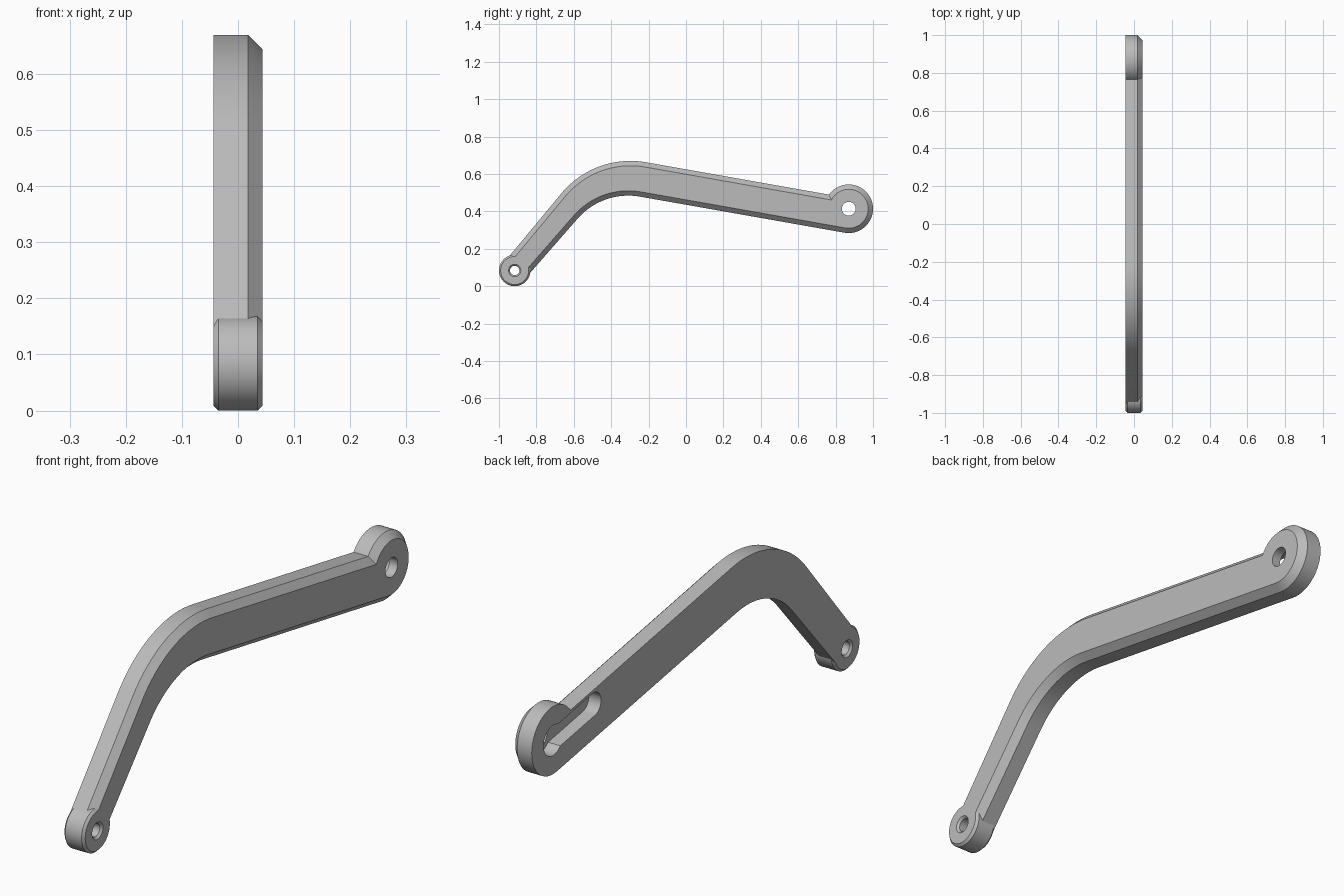
import bpy, bmesh, math
from mathutils import Vector

if "Cube" in bpy.data.objects:
    bpy.data.objects.remove(bpy.data.objects["Cube"])

HALF = 0.044            # half thickness of the lever
BEVEL = 0.026           # wide chamfer on the +x side
BIG, SMALL = Vector((0.87, 0.414)), Vector((-0.916, 0.084))

grey = bpy.data.materials.new("plain grey")
grey.use_nodes = True
COLOUR = (0.5, 0.5, 0.5, 1)
grey.diffuse_color = COLOUR
grey.node_tree.nodes["Principled BSDF"].inputs["Base Color"].default_value = COLOUR


def loft(name, rings):
    """Solid through outlines in (y, z), each placed at its own x."""
    bm = bmesh.new()
    loops = [[bm.verts.new((x, p[0], p[1])) for p in pts] for x, pts in rings]
    for a, b in zip(loops, loops[1:]):
        for i in range(len(a)):
            j = (i + 1) % len(a)
            bm.faces.new((a[i], a[j], b[j], b[i]))
    bm.faces.new(loops[0])
    bm.faces.new(loops[-1])
    bmesh.ops.recalc_face_normals(bm, faces=bm.faces)
    mesh = bpy.data.meshes.new(name)
    bm.to_mesh(mesh)
    bm.free()
    mesh.materials.append(grey)
    obj = bpy.data.objects.new(name, mesh)
    bpy.context.collection.objects.link(obj)
    return obj


def circle(c, r, n=72):
    return [c + r * Vector((math.cos(math.tau * i / n), math.sin(math.tau * i / n)))
            for i in range(n)]


def turned(name, c, profile):
    return loft(name, [(x, circle(c, r)) for x, r in profile])


def bent_edge(start, corner, end, radius, shift, n=28):
    """Two straight runs joined by a fillet, moved along their normals."""
    start, corner, end = Vector(start), Vector(corner), Vector(end)
    d1, d2 = (corner - start).normalized(), (end - corner).normalized()
    n1, n2 = Vector((d1.y, -d1.x)), Vector((d2.y, -d2.x))
    half = d1.angle(d2) / 2
    bis = (n1 + n2).normalized()
    centre = corner + bis * radius / math.cos(half)
    a0, a1 = (math.atan2(-v.y, -v.x) for v in (n1, n2))
    arc = [a0 + (a1 - a0) * i / n for i in range(n + 1)]
    r = radius - shift
    bend = [centre + r * Vector((math.cos(a), math.sin(a))) for a in arc]
    return [start + n1 * shift] + bend + [end + n2 * shift]


def bar_outline(inset):
    upper = bent_edge((-0.970, 0.130), (-0.488, 0.711), (0.87, 0.471), 0.48, inset)
    lower = bent_edge((-0.862, 0.038), (-0.446, 0.514), (0.847, 0.286), 0.36, -inset)
    return upper + lower[::-1]


def combine(target, other, operation):
    mod = target.modifiers.new(operation.lower(), "BOOLEAN")
    mod.operation, mod.solver, mod.object = operation, "EXACT", other
    other.hide_render = True
    bpy.context.view_layer.objects.active = target
    bpy.ops.object.modifier_apply(modifier=mod.name)
    bpy.data.objects.remove(other)


# Bent bar, chamfered on one side
lever = loft("bent_lever", [(-HALF, bar_outline(0)), (HALF - BEVEL, bar_outline(0)),
                            (HALF, bar_outline(BEVEL))])

# Round bosses at both ends
combine(lever, turned("large_boss", BIG, [(-HALF, 0.13), (HALF - BEVEL, 0.13),
                                          (HALF, 0.13 - BEVEL)]), "UNION")
EDGE = 0.009
combine(lever, turned("small_boss", SMALL, [(-HALF, 0.084 - EDGE), (EDGE - HALF, 0.084),
                                            (HALF - EDGE, 0.084), (HALF, 0.084 - EDGE)]), "UNION")

# Through holes, the small one countersunk on both sides
combine(lever, turned("large_hole", BIG, [(-0.1, 0.037), (0.1, 0.037)]), "DIFFERENCE")
combine(lever, turned("small_hole", SMALL, [(-HALF - 0.01, 0.043), (0.008 - HALF, 0.025),
                                            (HALF - 0.008, 0.025), (HALF + 0.01, 0.043)]),
        "DIFFERENCE")

# Blind slot in the flat side, running from the large hole along the bar
FLOOR = 0.008
tilt = math.radians(170)
along = Vector((math.cos(tilt), math.sin(tilt)))
slot = []
for i in range(49):
    a = tilt - math.pi / 2 + math.pi * (i % 25) / 24 + (math.pi if i > 24 else 0)
    c = BIG + along * 0.25 if i < 25 else BIG
    slot.append(c + 0.045 * Vector((math.cos(a), math.sin(a))))
slot.append(BIG + 0.045 * Vector((math.cos(tilt - math.pi / 2 - 0.05),
                                  math.sin(tilt - math.pi / 2 - 0.05))))
combine(lever, loft("slot_cutter", [(-0.1, slot), (FLOOR, slot)]), "DIFFERENCE")
combine(lever, turned("recess_cutter", BIG, [(-0.1, 0.058), (FLOOR, 0.058)]), "DIFFERENCE")

# Smooth curves, crisp chamfer edges
bpy.ops.object.select_all(action="DESELECT")
lever.select_set(True)
bpy.context.view_layer.objects.active = lever
bpy.ops.object.shade_smooth_by_angle(angle=math.radians(25))
